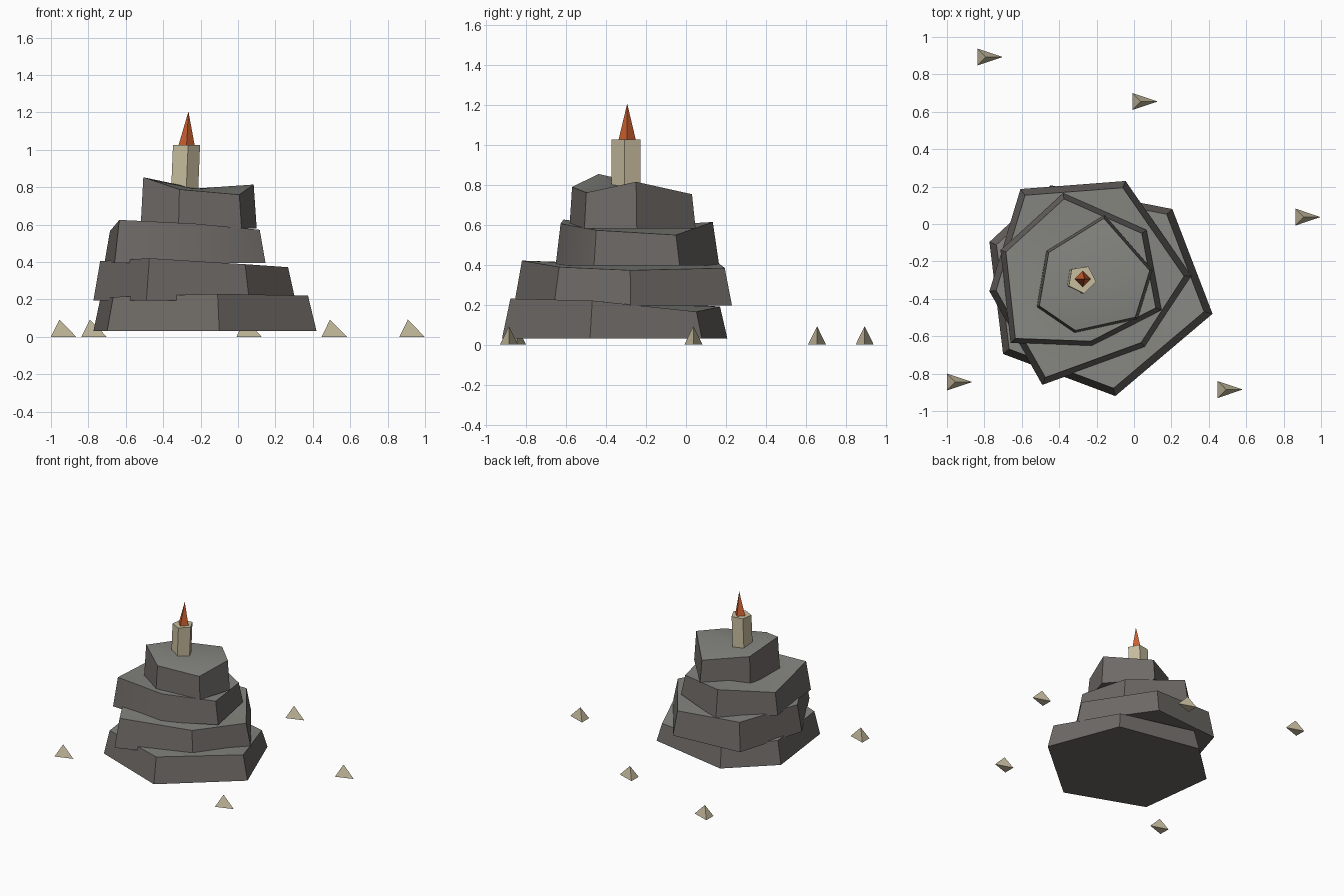
import bpy, bmesh, math
from mathutils import Vector

if "Cube" in bpy.data.objects:
    bpy.data.objects.remove(bpy.data.objects["Cube"])


def material(name, rgb):
    m = bpy.data.materials.new(name)
    m.diffuse_color = (*rgb, 1)
    m.use_nodes = True
    m.node_tree.nodes["Principled BSDF"].inputs["Base Color"].default_value = m.diffuse_color
    return m


STONE = material("dark stone", (0.155, 0.142, 0.132))
STONE_TOP = material("grey stone top", (0.235, 0.235, 0.215))
BONE = material("pale tan", (0.58, 0.51, 0.35))
FLAME = material("burnt orange", (0.60, 0.115, 0.03))


def finish(bm, name, mats, smooth=False):
    bmesh.ops.recalc_face_normals(bm, faces=bm.faces)
    me = bpy.data.meshes.new(name)
    bm.to_mesh(me)
    bm.free()
    for m in mats:
        me.materials.append(m)
    ob = bpy.data.objects.new(name, me)
    bpy.context.collection.objects.link(ob)
    if smooth:
        bpy.ops.object.select_all(action='DESELECT')
        ob.select_set(True)
        bpy.context.view_layer.objects.active = ob
        bpy.ops.object.shade_smooth_by_angle(angle=math.radians(30))
    return ob


def rock_layer(name, base_z, corners, taper=0.93):
    """Irregular slab: corners are (x, y, top height); top is drawn in a little."""
    bm = bmesh.new()
    n = len(corners)
    c = sum((Vector(p) for p in corners), Vector()) / n
    low = [bm.verts.new((x, y, base_z)) for x, y, z in corners]
    top = [bm.verts.new((c.x + (x - c.x) * taper, c.y + (y - c.y) * taper, z))
           for x, y, z in corners]
    mid = bm.verts.new(c)
    bm.faces.new(low)
    for i in range(n):
        j = (i + 1) % n
        bm.faces.new((low[i], low[j], top[j], top[i]))
        bm.faces.new((top[i], top[j], mid)).material_index = 1
    finish(bm, name, [STONE, STONE_TOP], True)


def spire(name, mat, base, tip, sides, r0, r1=0.0, turn=0.0, squash=1.0):
    """Prism or pyramid between two centre points."""
    bm = bmesh.new()

    def ring(p, r):
        return [bm.verts.new((p[0] + r * math.cos(a), p[1] + r * squash * math.sin(a), p[2]))
                for a in (math.radians(turn) + math.tau * k / sides for k in range(sides))]
    low = ring(base, r0)
    bm.faces.new(low)
    top = ring(tip, r1) if r1 else [bm.verts.new(tip)] * sides
    for i in range(sides):
        j = (i + 1) % sides
        bm.faces.new((low[i], low[j], top[j], top[i]) if r1 else (low[i], low[j], top[i]))
    if r1:
        bm.faces.new(top)
    finish(bm, name, [mat])


# stacked rock slabs, lowest first
rock_layer("rock_layer_1", 0.03, [
    (-0.10, -0.92, 0.23), (0.42, -0.48, 0.22), (0.205, 0.08, 0.165),
    (-0.447, 0.207, 0.19), (-0.773, -0.096, 0.21), (-0.70, -0.695, 0.213)])
rock_layer("rock_layer_2", 0.195, [
    (-0.49, -0.86, 0.42), (0.06, -0.66, 0.388), (0.307, -0.278, 0.372),
    (-0.045, 0.23, 0.383), (-0.607, 0.187, 0.415), (-0.773, -0.36, 0.404)])
rock_layer("rock_layer_3", 0.395, [
    (-0.227, -0.652, 0.605), (0.147, -0.46, 0.572), (0.067, -0.032, 0.548),
    (-0.38, 0.166, 0.613), (-0.714, -0.139, 0.565), (-0.66, -0.636, 0.625)])
rock_layer("rock_layer_4", 0.58, [
    (-0.318, -0.583, 0.788), (0.019, -0.508, 0.76), (0.10, -0.246, 0.814),
    (-0.158, 0.048, 0.752), (-0.468, -0.144, 0.79), (-0.521, -0.444, 0.853)], 0.95)

# five-sided beacon post with its flame
spire("beacon_post", BONE, (-0.289, -0.296, 0.78), (-0.279, -0.296, 1.025), 5, 0.077, 0.077, -9)
spire("beacon_flame", FLAME, (-0.275, -0.294, 1.02), (-0.265, -0.294, 1.205), 4, 0.044)

# small three-sided spikes scattered round the rock
for k, (x, y) in enumerate([(-0.792, 0.893), (0.037, 0.655), (0.908, 0.037),
                            (0.492, -0.885), (-0.955, -0.845)]):
    spire(f"ground_spike_{k + 1}", BONE, (x, y, 0), (x, y, 0.092), 3, 0.09, squash=0.58)
